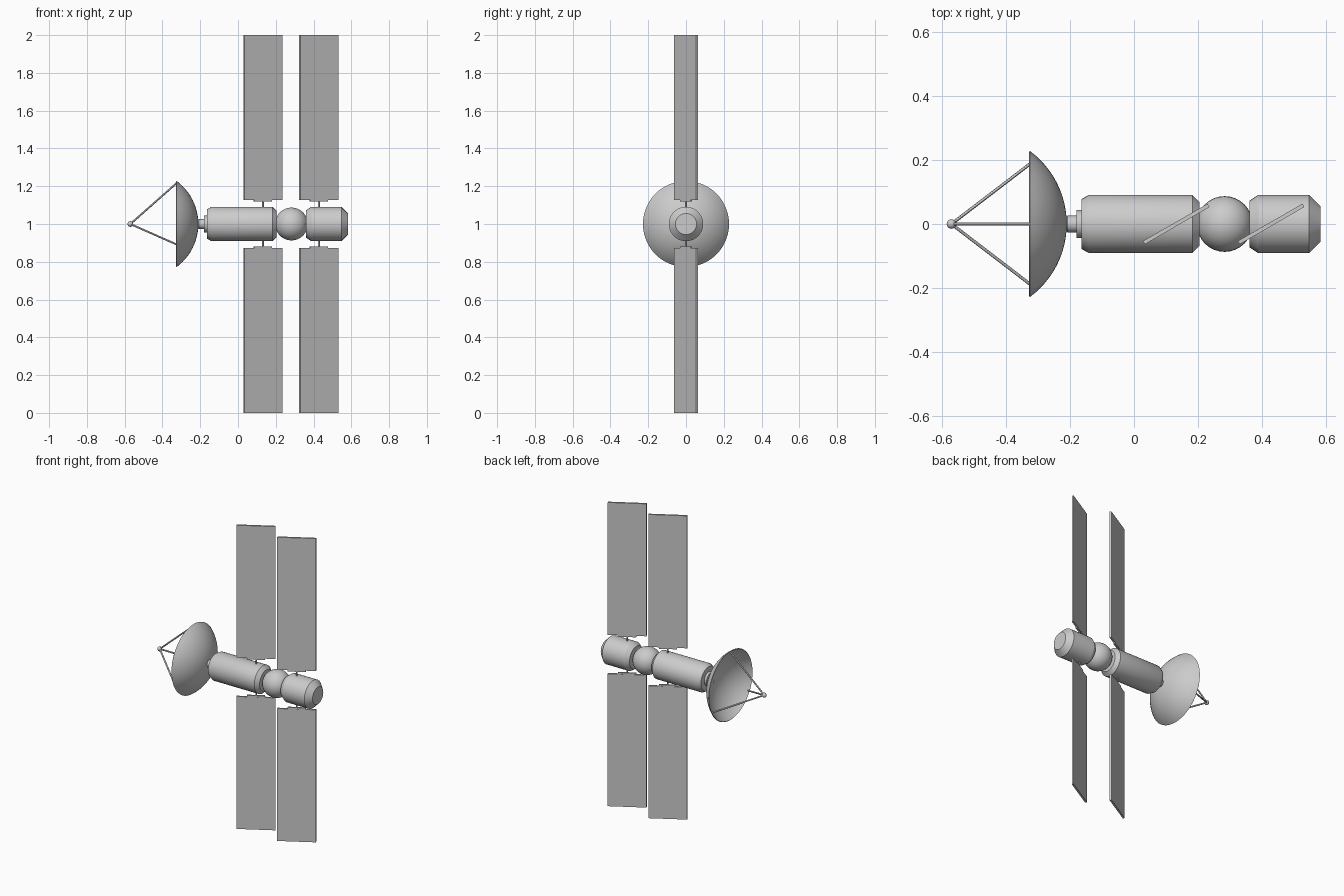
import bpy, bmesh, math
from mathutils import Vector, Matrix

cube = bpy.data.objects.get("Cube")
if cube:
    bpy.data.objects.remove(cube, do_unlink=True)

grey = bpy.data.materials.new("light_grey")
grey.use_nodes = True
grey.diffuse_color = (0.6, 0.6, 0.6, 1)
grey.node_tree.nodes["Principled BSDF"].inputs["Base Color"].default_value = (0.6, 0.6, 0.6, 1)

AXIS_Z = 1.0


def finish(name, bm, smooth=True):
    """Turn a bmesh into a named object."""
    mesh = bpy.data.meshes.new(name)
    bmesh.ops.recalc_face_normals(bm, faces=bm.faces)
    bm.to_mesh(mesh)
    bm.free()
    obj = bpy.data.objects.new(name, mesh)
    bpy.context.collection.objects.link(obj)
    mesh.materials.append(grey)
    if smooth:
        bpy.ops.object.select_all(action='DESELECT')
        obj.select_set(True)
        bpy.context.view_layer.objects.active = obj
        bpy.ops.object.shade_smooth_by_angle(angle=math.radians(30))
    return obj


def lathe(name, profile, sides=32):
    """Spin (x, radius) points around the long axis of the craft."""
    bm = bmesh.new()
    verts = [bm.verts.new((x, 0, AXIS_Z + r)) for x, r in profile]
    edges = [bm.edges.new(pair) for pair in zip(verts, verts[1:])]
    bmesh.ops.spin(bm, geom=verts + edges, cent=(0, 0, AXIS_Z), axis=(1, 0, 0),
                   angle=math.tau, steps=sides, use_duplicate=False)
    bmesh.ops.remove_doubles(bm, verts=bm.verts, dist=0.0002)
    return finish(name, bm)


def rod(name, start, end, radius, sides=12):
    a, b = Vector(start), Vector(end)
    turn = (b - a).to_track_quat('Z', 'Y').to_matrix().to_4x4()
    bm = bmesh.new()
    bmesh.ops.create_cone(bm, cap_ends=True, segments=sides, radius1=radius, radius2=radius,
                          depth=(b - a).length, matrix=Matrix.Translation((a + b) / 2) @ turn)
    return finish(name, bm)


def ball(name, x, radius, sides=32):
    bm = bmesh.new()
    bmesh.ops.create_uvsphere(bm, u_segments=sides, v_segments=sides // 2, radius=radius,
                              matrix=Matrix.Translation((x, 0, AXIS_Z)))
    return finish(name, bm)


def tilted_box(name, x, z_low, z_high, width, thick):
    """Upright box turned to the panel angle."""
    bm = bmesh.new()
    place = Matrix.Translation((x, 0, (z_low + z_high) / 2)) @ Matrix.Rotation(math.radians(30), 4, 'Z')
    bmesh.ops.create_cube(bm, size=1, matrix=place @ Matrix.Diagonal((width, thick, z_high - z_low, 1)))
    return finish(name, bm, smooth=False)


# Pressurised modules, chamfered at both ends
lathe("main_module", [(-0.164, 0), (-0.164, 0.078), (-0.14, 0.091), (0.182, 0.091),
                      (0.205, 0.068), (0.205, 0)])
lathe("end_module", [(0.361, 0), (0.361, 0.073), (0.388, 0.091), (0.547, 0.091),
                     (0.582, 0.056), (0.582, 0)])
ball("docking_node", 0.283, 0.087)

# Stepped mount behind the dish
lathe("dish_mount", [(-0.215, 0), (-0.215, 0.019), (-0.207, 0.026), (-0.18, 0.026),
                     (-0.18, 0.044), (-0.163, 0.044), (-0.163, 0)])

# Thin dish: outer and inner arcs of a spherical cap
RIM_X, RIM_R, BACK_X, SKIN = -0.325, 0.228, -0.21, 0.004
depth = BACK_X - RIM_X
curve = (RIM_R ** 2 + depth ** 2) / (2 * depth)
sweep = math.asin(RIM_R / curve)


def arc(radius):
    return [(BACK_X - curve + radius * math.cos(sweep * i / 12),
             radius * math.sin(sweep * i / 12)) for i in range(13)]


lathe("dish", arc(curve) + arc(curve - SKIN)[::-1], sides=48)

# Feed and its three struts
FEED_X = -0.57
ball("dish_feed", FEED_X, 0.015, 16)
for i in range(3):
    a = math.tau * i / 3
    foot = (RIM_X + 0.004, 0.22 * math.sin(a), AXIS_Z + 0.22 * math.cos(a))
    rod(f"feed_strut_{i + 1}", (FEED_X, 0, AXIS_Z), foot, 0.005)

# Two pairs of solar panels above and below the modules
for x, place in ((0.132, "inner"), (0.428, "outer")):
    rod(f"{place}_panel_post", (x, 0, 0.87), (x, 0, 1.13), 0.005)
    for side, label in ((1, "upper"), (-1, "lower")):
        def span(near, far):
            return sorted((AXIS_Z + side * near, AXIS_Z + side * far))
        tilted_box(f"{label}_{place}_solar_panel", x, *span(0.128, 1.0), 0.233, 0.012)
        tilted_box(f"{label}_{place}_panel_bracket", x, *span(0.118, 0.13), 0.108, 0.01)
